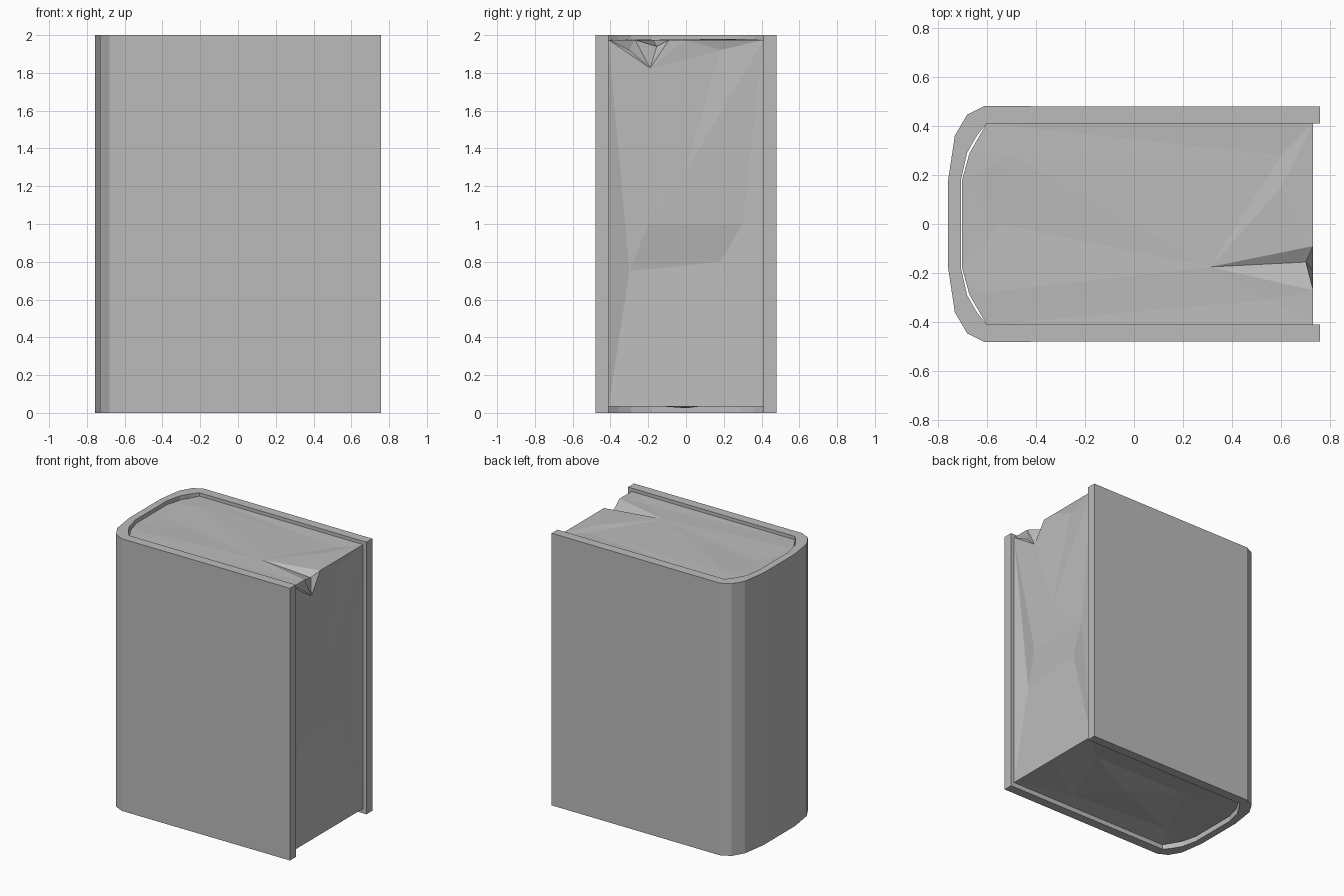
import bpy
import bmesh
from mathutils import Vector
from mathutils.geometry import delaunay_2d_cdt

if "Cube" in bpy.data.objects:
    bpy.data.objects.remove(bpy.data.objects["Cube"], do_unlink=True)

grey = bpy.data.materials.new("plain grey")
grey.use_nodes = True
grey.diffuse_color = (0.5, 0.5, 0.5, 1)
grey.node_tree.nodes["Principled BSDF"].inputs["Base Color"].default_value = (0.5, 0.5, 0.5, 1)


def finish(name, bm):
    bmesh.ops.remove_doubles(bm, verts=bm.verts, dist=0.0005)
    bmesh.ops.recalc_face_normals(bm, faces=bm.faces)
    mesh = bpy.data.meshes.new(name)
    bm.to_mesh(mesh)
    bm.free()
    mesh.materials.append(grey)
    obj = bpy.data.objects.new(name, mesh)
    bpy.context.collection.objects.link(obj)
    return obj


def add_face(bm, points):
    return bm.faces.new([bm.verts.new(p) for p in points])


def mirror_y(half):
    return half + [(x, -y) for x, y in reversed(half)]


# Cover: two boards joined by a rounded spine, as one bent strip
outer = mirror_y([(0.757, 0.478), (-0.61, 0.48), (-0.68, 0.445), (-0.73, 0.36), (-0.757, 0.18)])
inner = mirror_y([(0.757, 0.41), (-0.60, 0.41), (-0.64, 0.36), (-0.68, 0.29), (-0.705, 0.18)])
bm = bmesh.new()
strips = []
for i in range(len(outer) - 1):
    ring = [outer[i], outer[i + 1], inner[i + 1], inner[i]]
    strips.append(add_face(bm, [(x, y, 0) for x, y in ring]))
bmesh.ops.remove_doubles(bm, verts=bm.verts, dist=0.0005)
lifted = bmesh.ops.extrude_face_region(bm, geom=bm.faces[:])["geom"]
bmesh.ops.translate(bm, verts=[v for v in lifted if isinstance(v, bmesh.types.BMVert)], vec=(0, 0, 2))
finish("book_cover", bm)

# Page block: uneven top, bottom and fore edge, with a torn notch
TOP, BOTTOM, FORE = 1.975, 0.035, 0.73
spine = [(-0.60, 0.41), (-0.67, 0.29), (-0.70, 0.18),
         (-0.70, -0.18), (-0.67, -0.29), (-0.60, -0.41)]
tip, left, right = (0.31, -0.175), (FORE, -0.09), (FORE, -0.27)
low, pit = Vector((FORE, -0.19, 1.825)), Vector((0.70, -0.155, 1.94))


def patch(bm, border, dents, place):
    """Triangulate a bordered surface whose inner points are pushed in."""
    flat = [Vector(p) for p in border] + [Vector(d[:2]) for d in dents]
    depth = [0] * len(border) + [d[2] for d in dents]
    verts, _, faces, origin, _, _ = delaunay_2d_cdt(
        flat, [], [list(range(len(border)))], 1, 1e-5)
    made = [bm.verts.new(place(v.x, v.y, depth[origin[i][0]])) for i, v in enumerate(verts)]
    for f in faces:
        bm.faces.new([made[i] for i in f])


bm = bmesh.new()
top_border = spine + [(FORE, -0.41), right, tip, left, (FORE, 0.0), (FORE, 0.41)]
patch(bm, top_border,
      [(-0.55, 0.0, 0.006), (-0.62, -0.28, -0.004), (0.55, -0.31, 0.005),
       (-0.5, 0.28, -0.004), (0.6, 0.28, 0.006), (0.6, 0.15, -0.004)],
      lambda x, y, d: (x, y, TOP - d))

foot = [-0.41, -0.2, 0.0, 0.3, 0.41]
patch(bm, spine + [(FORE, y) for y in foot],
      [(-0.5, -0.25, 0.02), (-0.3, 0.2, 0.015), (0.3, -0.3, 0.012),
       (0.5, 0.2, 0.018), (0.1, 0.0, -0.01)],
      lambda x, y, d: (x, y, BOTTOM + d))

head = [(0.41, TOP), (0.0, TOP), (left[1], TOP), (low.y, low.z), (right[1], TOP), (-0.41, TOP)]
patch(bm, [(y, BOTTOM) for y in foot] + head,
      [(-0.3, 1.92, 0.02), (-0.3, 0.75, 0.035), (-0.2, 1.0, 0.004), (0.0, 1.28, 0.0),
       (0.18, 1.92, 0.015), (0.18, 0.8, 0.035), (0.3, 1.0, 0.01)],
      lambda y, z, d: (FORE - d, y, z))

# Sloping walls of the notch
a, b, c = [Vector((*p, TOP)) for p in (tip, left, right)]
for wall in ((a, pit, b), (a, c, pit), (b, pit, low), (c, low, pit)):
    add_face(bm, wall)

# Sides against the cover
rim = [(FORE, 0.41)] + spine + [(FORE, -0.41)]
for p, q in zip(rim, rim[1:]):
    add_face(bm, [(*p, BOTTOM), (*q, BOTTOM), (*q, TOP), (*p, TOP)])
finish("page_block", bm)
